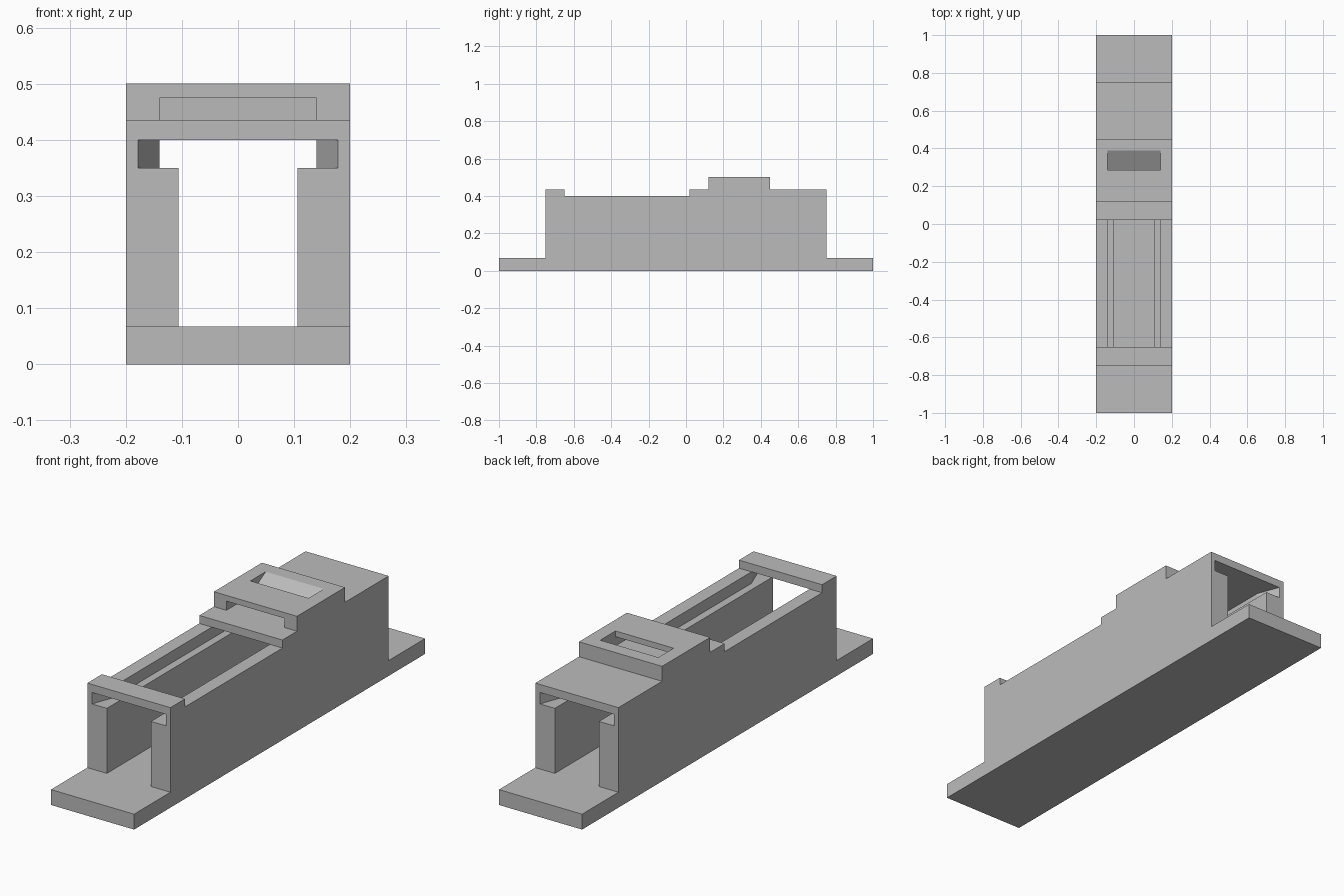
import bpy
import bmesh
from mathutils import Vector

cube = bpy.data.objects.get("Cube")
if cube:
    bpy.data.objects.remove(cube, do_unlink=True)

grey = bpy.data.materials.new("plain_grey")
grey.use_nodes = True
colour = (0.5, 0.5, 0.5, 1)
grey.diffuse_color = colour
grey.node_tree.nodes["Principled BSDF"].inputs["Base Color"].default_value = colour


def prism(name, outline, axis, low, high):
    """Extrude a flat outline along x (outline is y, z) or z (outline is x, y)."""
    bm = bmesh.new()
    place = (lambda p: (low, *p)) if axis == "x" else (lambda p: (*p, low))
    face = bm.faces.new([bm.verts.new(place(p)) for p in outline])
    swept = bmesh.ops.extrude_face_region(bm, geom=[face])["geom"]
    depth = high - low
    shift = Vector((depth, 0, 0)) if axis == "x" else Vector((0, 0, depth))
    bmesh.ops.translate(bm, vec=shift,
                        verts=[v for v in swept if isinstance(v, bmesh.types.BMVert)])
    bmesh.ops.recalc_face_normals(bm, faces=bm.faces)
    mesh = bpy.data.meshes.new(name)
    bm.to_mesh(mesh)
    bm.free()
    mesh.materials.append(grey)
    obj = bpy.data.objects.new(name, mesh)
    bpy.context.collection.objects.link(obj)
    return obj


def box(name, x, y, z):
    outline = [(x[0], y[0]), (x[1], y[0]), (x[1], y[1]), (x[0], y[1])]
    return prism(name, outline, "z", *z)


# Shared dimensions
half_width, half_body = 0.2, 0.75
base_top, ledge, rail_top, roof_top, housing_top = 0.067, 0.35, 0.4, 0.435, 0.5
wall_in, slot_in, mouth_in = 0.106, 0.14, 0.178
flare = 0.65
full = (-half_width, half_width)

# Base plate
box("base_plate", full, (-1, 1), (0, base_top))

# Side walls, with slot rails that flare open at both ends
for side, s in (("left", 1), ("right", -1)):
    box(f"{side}_wall", (s * wall_in, s * half_width),
        (-half_body, half_body), (base_top, ledge))
    rail = [(half_width, -half_body), (half_width, half_body),
            (mouth_in, half_body), (slot_in, flare),
            (slot_in, -flare), (mouth_in, -half_body)]
    prism(f"{side}_slot_rail", [(s * x, y) for x, y in rail], "z", ledge, rail_top)
    box(f"{side}_housing_cheek", (s * slot_in, s * half_width),
        (0.12, 0.45), (roof_top, housing_top))

# Front crossbar and rear roof
box("front_crossbar", full, (-half_body, -flare), (rail_top, roof_top))
box("rear_roof", full, (0.02, half_body), (rail_top, roof_top))

# Housing cover, with a ramp rising behind it to the top opening
box("housing_cover", (-slot_in, slot_in), (0.12, 0.285), (0.475, housing_top))
ramp = [(0.28, roof_top), (0.45, roof_top), (0.45, housing_top), (0.39, housing_top)]
prism("exit_ramp", ramp, "x", -slot_in, slot_in)
